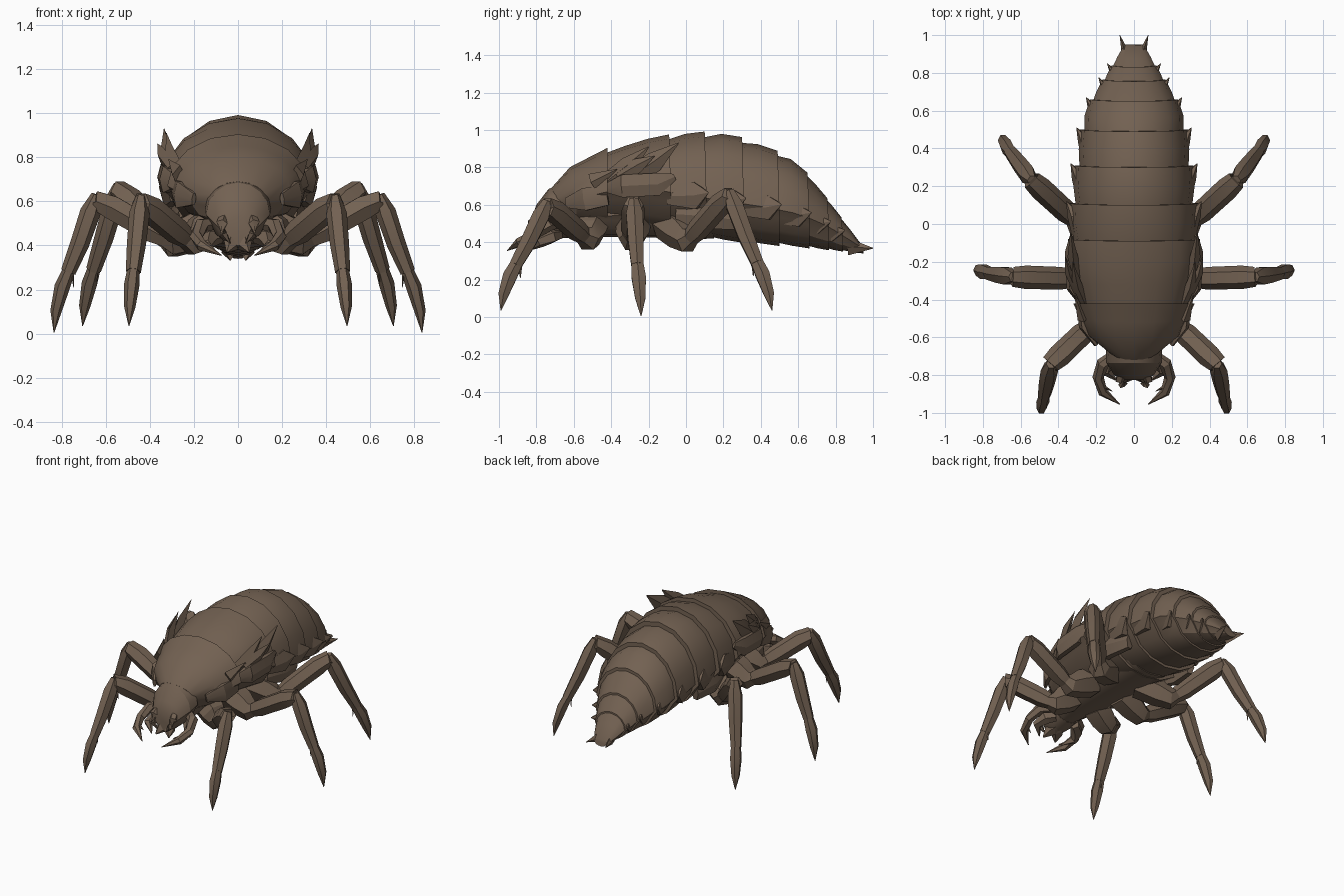
import bpy, bmesh, math
from mathutils import Vector

if "Cube" in bpy.data.objects:
    bpy.data.objects.remove(bpy.data.objects["Cube"])

brown = bpy.data.materials.new("brown shell")
brown.diffuse_color = (0.17, 0.12, 0.084, 1)
brown.use_nodes = True
brown.node_tree.nodes["Principled BSDF"].inputs["Base Color"].default_value = brown.diffuse_color


def loft(name, rings, mirror=False, angle=28):
    """Skin a list of equal-length closed rings and cap both ends."""
    bm = bmesh.new()
    rows = [[bm.verts.new(p) for p in r] for r in rings]
    n = len(rows[0])
    for a, b in zip(rows, rows[1:]):
        for i in range(n):
            j = (i + 1) % n
            bm.faces.new((a[i], a[j], b[j], b[i]))
    bm.faces.new(rows[0])
    bm.faces.new(rows[-1])
    bmesh.ops.recalc_face_normals(bm, faces=bm.faces)
    me = bpy.data.meshes.new(name)
    bm.to_mesh(me)
    bm.free()
    me.materials.append(brown)
    ob = bpy.data.objects.new(name, me)
    bpy.context.collection.objects.link(ob)
    if mirror:
        ob.modifiers.new("mirror", 'MIRROR')
    bpy.ops.object.select_all(action='DESELECT')
    ob.select_set(True)
    bpy.context.view_layer.objects.active = ob
    bpy.ops.object.shade_smooth_by_angle(angle=math.radians(angle))
    return ob


def body_ring(y, w, top, mid, bot, lean=0.0):
    """Domed back above mid, narrower belly below; lean shifts the sides in y."""
    pts = []
    for i in range(9):
        t = math.pi * i / 8
        s = math.sin(t)
        pts.append((w * math.cos(t), y + lean * (1 - s), mid + (top - mid) * s))
    for i in range(7):
        t = math.pi + math.pi * (i + 0.5) / 7
        pts.append((0.9 * w * math.cos(t), y + lean, mid + (mid - bot) * math.sin(t)))
    return pts


def limb(name, path, sizes, sides=6, flat=1.0):
    """Mirrored tapered tube through path; flat squashes it sideways."""
    path = [Vector(p) for p in path]
    rings = []
    for i, p in enumerate(path):
        d = (path[min(i + 1, len(path) - 1)] - path[max(i - 1, 0)]).normalized()
        ref = Vector((0, 0, 1)) if abs(d.z) < 0.8 else Vector((0, 1, 0))
        side = d.cross(ref).normalized()
        up = side.cross(d)
        rings.append([p + sizes[i] * (math.cos(a) * flat * side + math.sin(a) * up)
                      for a in [math.tau * k / sides for k in range(sides)]])
    return loft(name, rings, True)


def spike(name, base, tip, r, flat=0.6):
    return limb(name, [base, tip], [r, 0.002], 4, flat)


# Body outline: y, half width, top, widest height, bottom
outline = [(-.72, .13, .69, .60, .48), (-.62, .245, .80, .63, .48), (-.42, .315, .90, .67, .48),
           (-.22, .345, .95, .69, .46), (0, .34, .985, .65, .43), (.2, .325, .985, .62, .41),
           (.4, .295, .925, .59, .39), (.6, .26, .83, .55, .375), (.75, .165, .64, .485, .36),
           (.94, .05, .385, .365, .34)]


def body_at(y):
    """Interpolated outline at y."""
    for a, b in zip(outline, outline[1:]):
        if y <= b[0]:
            break
    t = (y - a[0]) / (b[0] - a[0])
    return [p + (q - p) * t for p, q in zip(a[1:], b[1:])]


def plate_ring(y, flare, lean):
    w, top, mid, bot = body_at(y)
    return body_ring(y, w * flare, mid + (top - mid) * flare, mid, mid + (bot - mid) * flare, lean)


# Overlapping plates: two thorax shields, then abdomen; each flares toward the rear
joints = [-.72, -.42, -.09, .10, .30, .49, .65, .755, .83, .94]
for k, (a, b) in enumerate(zip(joints, joints[1:])):
    kind = "thorax_shield" if k < 2 else "abdomen_plate"
    start = a - .02 if k else a
    steps = 4 if k < 2 else 3
    rings = []
    for i in range(steps):
        t = i / (steps - 1)
        flare = 1.02 - (.10 if k else .02) * (1 - t) ** 1.5
        rings.append(plate_ring(start + (b - start) * t, flare, .05 * (1 - t) if k == 0 else .01))
    loft("%s_%d" % (kind, k + 1), rings)
    # Broad backward points on the abdomen flanks
    if 2 <= k < 8:
        w, top, mid, bot = body_at(b)
        size = .035 + .15 * w
        limb("flank_point_%d" % (k - 1), [(w - .04, a - .01, mid + .01), (w - .02, b - .05, mid + .015),
                                          (w + .025, b + .02, mid + .03)], [size * .6, size, .003], 6, .5)
spike("tail_spike", (.035, .87, .375), (.075, 1.0, .368), .045)

# Belly core and head
loft("chest", [body_ring(-.70, .10, .62, .52, .42), body_ring(-.5, .2, .65, .54, .43),
               body_ring(.15, .22, .68, .55, .42)])
loft("head", [body_ring(-.66, .15, .71, .56, .42), body_ring(-.735, .145, .685, .54, .40),
              body_ring(-.80, .105, .60, .50, .39), body_ring(-.825, .065, .53, .46, .40)])

# Wing buds and side flaps
limb("front_wing_bud", [(.26, -.42, .72), (.305, -.31, .81), (.325, -.2, .91)], [.05, .05, .003], 4, .5)
limb("rear_wing_bud", [(.29, -.30, .74), (.325, -.17, .83), (.335, -.04, .93)], [.05, .055, .003], 4, .5)
limb("low_wing_bud", [(.30, -.36, .75), (.345, -.26, .81), (.365, -.17, .86)], [.04, .04, .003], 4, .5)
limb("side_flap", [(.28, -.42, .69), (.325, -.34, .70), (.335, -.15, .71), (.33, -.06, .75)],
     [.03, .07, .07, .02], 6, .45)
limb("front_flap", [(.2, -.64, .61), (.265, -.54, .63), (.28, -.42, .65)], [.03, .07, .06], 6, .4)
limb("belly_flap", [(.24, -.05, .55), (.27, .1, .54), (.25, .26, .52)], [.06, .08, .06], 6, .5)
spike("shield_corner", (.27, -.50, .72), (.315, -.37, .79), .05)


def leg(name, hip, troc, knee, ankle, tip):
    """Hip, thigh, shin, pointed foot and ankle spur."""
    hip, troc, knee, ankle, tip = map(Vector, (hip, troc, knee, ankle, tip))
    out = Vector((tip.x - knee.x, tip.y - knee.y, 0)).normalized()
    up = Vector((0, 0, 1))
    limb(name + "_hip", [hip, hip.lerp(troc, .6), troc, troc.lerp(knee, .12)], [.095, .09, .07, .045])
    limb(name + "_thigh", [troc, troc.lerp(knee, .25), troc.lerp(knee, .8) + up * .008, knee,
                           knee.lerp(ankle, .08)], [.042, .06, .062, .053, .03])
    limb(name + "_shin", [knee + up * .03, knee.lerp(ankle, .15) + out * .01, knee.lerp(ankle, .6), ankle],
         [.028, .052, .048, .038], 6, .9)
    limb(name + "_foot", [ankle.lerp(knee, .1), ankle.lerp(tip, .25) + out * .012,
                          ankle.lerp(tip, .65) + out * .014, tip], [.034, .044, .032, .002], 6, .8)
    spike(name + "_spur", ankle.lerp(knee, .12), ankle - out * .025 - up * .07, .02)


leg("front_leg", (.10, -.50, .50), (.22, -.53, .42), (.44, -.74, .59), (.475, -.91, .28), (.495, -.99, .035))
leg("middle_leg", (.12, -.28, .50), (.30, -.29, .42), (.64, -.28, .60), (.77, -.26, .28), (.835, -.24, .005))
leg("hind_leg", (.12, -.10, .50), (.30, .01, .41), (.54, .23, .645), (.655, .38, .29), (.705, .46, .035))

# Jaws, inner fangs and plates around the mouth
limb("jaw", [(.11, -.70, .50), (.165, -.74, .49), (.19, -.81, .44), (.165, -.89, .40), (.075, -.955, .355)],
     [.03, .035, .03, .026, .002])
spike("jaw_tooth", (.165, -.86, .41), (.115, -.885, .40), .02)
spike("jaw_barb", (.185, -.77, .46), (.205, -.82, .42), .022)
limb("inner_fang", [(.06, -.78, .53), (.075, -.825, .50), (.065, -.85, .45), (.035, -.845, .41)],
     [.025, .026, .02, .003], 5)
limb("cheek", [(.08, -.68, .44), (.13, -.72, .43), (.15, -.78, .40), (.09, -.83, .36)], [.03, .04, .03, .003], 5)
limb("mouth_lip", [(0, -.76, .44), (.03, -.80, .41), (.05, -.84, .37)], [.05, .04, .004], 5)
